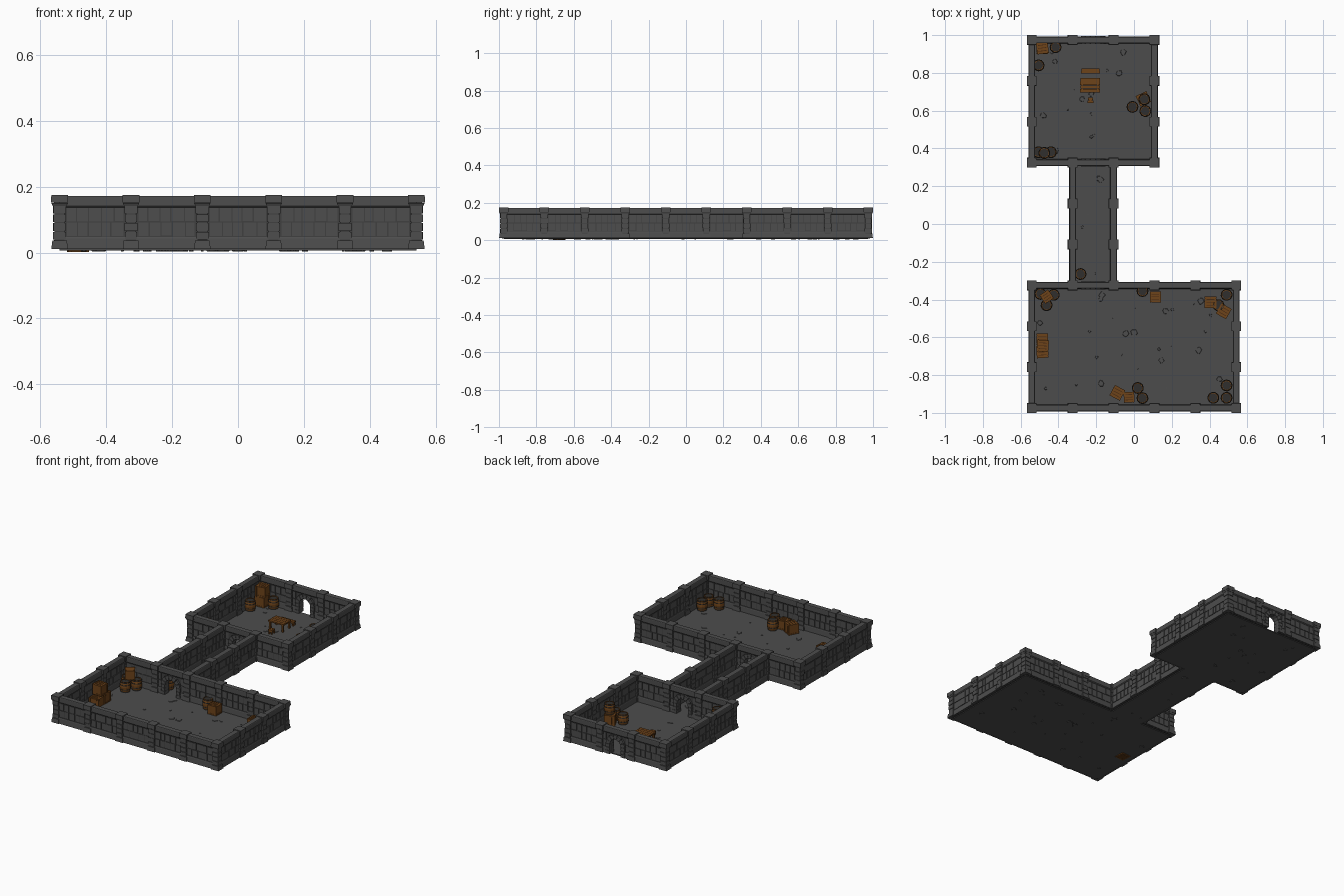
import bpy, bmesh, math, random
from mathutils import Matrix, Vector

if "Cube" in bpy.data.objects:
    bpy.data.objects.remove(bpy.data.objects["Cube"])

random.seed(7)
S = 0.2165          # grid spacing between pillars
FLOOR = 0.012       # top of the floor


def material(name, rgb):
    m = bpy.data.materials.new(name)
    m.diffuse_color = (*rgb, 1)
    m.use_nodes = True
    m.node_tree.nodes["Principled BSDF"].inputs["Base Color"].default_value = m.diffuse_color
    return m


MATS = [material("stone", (0.075, 0.075, 0.075)),
        material("mortar", (0.050, 0.050, 0.050)),
        material("floor_stone", (0.073, 0.073, 0.073)),
        material("wood", (0.155, 0.056, 0.010)),
        material("dark_wood", (0.060, 0.023, 0.006)),
        material("iron", (0.030, 0.028, 0.026))]
STONE, MORTAR, GROUND, WOOD, DARK, IRON = range(6)


def finish(name, bm):
    bmesh.ops.recalc_face_normals(bm, faces=bm.faces)
    me = bpy.data.meshes.new(name)
    bm.to_mesh(me)
    bm.free()
    for m in MATS:
        me.materials.append(m)
    ob = bpy.data.objects.new(name, me)
    bpy.context.collection.objects.link(ob)
    return ob


def loft(bm, M, rings, mat):
    """Skin matching rings of points and cap both ends."""
    vs = [[bm.verts.new(M @ Vector(p)) for p in r] for r in rings]
    n = len(rings[0])
    faces = [bm.faces.new((a[k], a[(k + 1) % n], b[(k + 1) % n], b[k]))
             for a, b in zip(vs, vs[1:]) for k in range(n)]
    faces += [bm.faces.new(vs[0][::-1]), bm.faces.new(vs[-1])]
    for f in faces:
        f.material_index = mat


def box(bm, M, c, s, mat, top=1.0):
    """Box centred on c with size s; the top may be scaled."""
    def rect(k, z):
        return [(c[0] + a * s[0] / 2 * k, c[1] + b * s[1] / 2 * k, z)
                for a, b in ((-1, -1), (1, -1), (1, 1), (-1, 1))]
    loft(bm, M, [rect(1, c[2] - s[2] / 2), rect(top, c[2] + s[2] / 2)], mat)


def along(bm, M, x0, x1, profile, mat):
    """Sweep a (y, z) profile along local x."""
    loft(bm, M, [[(x, y, z) for y, z in profile] for x in (x0, x1)], mat)


def place(x, y, z=0.0, deg=0.0):
    return Matrix.Translation((x, y, z)) @ Matrix.Rotation(math.radians(deg), 4, 'Z')


def grid(i, j):
    return (-2.5 * S + i * S, -4.5 * S + j * S)


TRIM = [(-.013, .136), (.013, .136), (.017, .141), (.017, .168), (.015, .171),
        (-.015, .171), (-.017, .168), (-.017, .141)]
BASE = [(-.0185, .011), (.0185, .011), (.016, .042), (.014, .047), (-.014, .047), (-.016, .042)]
DOOR_R, FRAME_R, SPRING = .038, .065, .072


def bricks(bm, M, x0, x1):
    for z0, z1 in ((.049, .0905), (.0935, .1345)):
        n = max(1, round((x1 - x0) / .036))
        cuts = [x0 + (x1 - x0) * k / n + (random.uniform(-.006, .006) if 0 < k < n else 0)
                for k in range(n + 1)]
        for a, b in zip(cuts, cuts[1:]):
            t = random.uniform(.025, .029)
            lo = z0 + random.uniform(0, .002)
            box(bm, M, ((a + b) / 2, 0, (lo + z1) / 2), (b - a - .0035, t, z1 - lo), STONE)


def wall(bm, M, door):
    h = S / 2
    along(bm, M, -h, h, TRIM, STONE)
    if not door:
        box(bm, M, (0, 0, .075), (S, .020, .13), MORTAR)
        along(bm, M, -h + .015, h - .015, BASE, STONE)
        bricks(bm, M, -.087, .087)
        return
    # wall core with the arched opening cut into its outline
    arc = [(DOOR_R * math.cos(a), SPRING + DOOR_R * math.sin(a))
           for a in [math.pi * k / 10 for k in range(11)]]
    out = [(-h, .01), (-h, .138), (h, .138), (h, .01), (DOOR_R, .01)] + arc + [(-DOOR_R, .01)]
    loft(bm, M, [[(x, y, z) for x, z in out] for y in (-.010, .010)], MORTAR)
    for s in (-1, 1):
        along(bm, M, s * FRAME_R, s * (h - .015), BASE, STONE)
        bricks(bm, M, min(s * .065, s * .087), max(s * .065, s * .087))
        # jamb blocks
        for k in range(3):
            w = (.027, .023, .026)[k]
            box(bm, M, (s * (DOOR_R + w / 2), 0, .021 + .0205 * k), (w, .042, .019), STONE)
    # arch stones
    n = 7
    for k in range(n):
        a, b = math.pi * (k + .05) / n, math.pi * (k + .95) / n
        q = [(r * math.cos(t), SPRING + r * math.sin(t))
             for r, t in ((DOOR_R, a), (FRAME_R, a), (FRAME_R, b), (DOOR_R, b))]
        loft(bm, M, [[(x, y, z) for x, z in q] for y in (-.021, .021)], STONE)


def pillar(bm, M):
    box(bm, M, (0, 0, .08), (.031, .031, .135), MORTAR)
    box(bm, M, (0, 0, .024), (.050, .050, .026), STONE, .88)
    z = .038
    for hgt in (.026, .027, .026, .026):
        w = random.uniform(.036, .041)
        box(bm, M, (0, 0, z + hgt / 2), (w, w + random.uniform(-.002, .002), hgt - .003), STONE)
        z += hgt
    box(bm, M, (0, 0, .146), (.042, .042, .009), STONE, 1.2)
    box(bm, M, (0, 0, .163), (.052, .052, .024), STONE, .97)


# wall layout: large room, corridor, small room
segs = set()
for i0, j0, i1, j1 in ((0, 0, 5, 3), (0, 6, 3, 9)):
    segs |= {(i, j, 0) for i in range(i0, i1) for j in (j0, j1)}
    segs |= {(i, j, 1) for j in range(j0, j1) for i in (i0, i1)}
segs |= {(i, j, 1) for i in (1, 2) for j in (3, 4, 5)}
posts = set()
walls = bmesh.new()
for i, j, d in sorted(segs):
    x, y = grid(i + (0 if d else .5), j + (.5 if d else 0))
    wall(walls, place(x, y, 0, 90 * d), d == 0 and i == 1 and j in (3, 6, 9))
    posts |= {(i, j), (i + 1 - d, j + d)}
finish("brick_walls", walls)
pil = bmesh.new()
for i, j in sorted(posts):
    pillar(pil, place(*grid(i, j)))
finish("pillars", pil)

# floors with scattered flagstones that go right through
fl, st = bmesh.new(), bmesh.new()
I = Matrix.Identity(4)
for (a, b, c, d), n in (((0, 0, 5, 3), 26), ((1, 3, 2, 6), 7), ((0, 6, 3, 9), 14)):
    (x0, y0), (x1, y1) = grid(a, b), grid(c, d)
    box(fl, I, ((x0 + x1) / 2, (y0 + y1) / 2, .009), (x1 - x0, y1 - y0, .006), GROUND)
    for _ in range(n):
        px, py = random.uniform(x0 + .04, x1 - .04), random.uniform(y0 + .04, y1 - .04)
        r = random.choice((.005, .009, .016, .019))
        angs = [k * math.tau / 6 + random.uniform(-.3, .3) for k in range(6)]
        rads = [r * random.uniform(.75, 1.1) for _ in angs]
        loft(st, place(px, py), [[(q * k * math.cos(t), q * k * math.sin(t), z)
             for q, t in zip(rads, angs)] for k, z in ((.9, .003), (1, .008), (1, .0125), (.9, .0145))], STONE)
finish("floor", fl)
finish("flagstones", st)


def barrel(x, y, level=0):
    bm = bmesh.new()
    M = place(x, y, FLOOR - .002 + level, random.uniform(0, 30))

    def ring(r, z):
        return [(r * math.cos(k * math.tau / 12), r * math.sin(k * math.tau / 12), z) for k in range(12)]
    loft(bm, M, [ring(.026, 0), ring(.030, .018), ring(.0315, .032), ring(.030, .046),
                 ring(.026, .064), ring(.023, .064), ring(.023, .060)], WOOD)
    for z, r in ((.003, .0275), (.017, .0315), (.043, .0318), (.057, .029)):   # hoops
        loft(bm, M, [ring(r, z), ring(r, z + .004)], IRON)
    for k in (-1, 0, 1):                                                     # lid seams
        box(bm, M, (k * .011, 0, .0602), (.001, .036, .001), DARK)
    finish("barrel", bm)


def crate(x, y, deg=0, level=0, s=.062):
    bm = bmesh.new()
    M = place(x, y, FLOOR - .002 + level, deg)
    h, w = s / 2, .009
    box(bm, M, (0, 0, h), (s - .007, s - .007, s - .007), DARK)
    for k in range(4):                                    # slats on lid and sides
        o, p = (k - 1.5) * s / 4, s / 4 - .0035
        box(bm, M, (0, o, h), (s - .003, p, s - .002), WOOD)
        box(bm, M, (o, 0, h), (p, s - .003, s - .010), WOOD)
    for a in (-1, 1):                                     # frame battens
        for b in (-1, 1):
            box(bm, M, (a * (h - w / 2), b * (h - w / 2), h), (w, w, s), WOOD)
            box(bm, M, (0, a * (h - w / 2), h + b * (h - w / 2)), (s - 2 * w - .003, w, w), WOOD)
            box(bm, M, (a * (h - w / 2), 0, h + b * (h - w / 2)), (w, s - 2 * w - .003, w), WOOD)
    finish("crate", bm)


def table(name, x, y, w, d, h, planks, leg):
    bm = bmesh.new()
    M = place(x, y, FLOOR - .002)
    p = d / planks
    for k in range(planks):
        box(bm, M, (0, (k + .5) * p - d / 2, h - .004), (w - (k % 2) * .004, p - .002, .008), WOOD)
    for a in (-1, 1):
        box(bm, M, (a * (w / 2 - .012), 0, h - .011), (.008, d * .9, .007), WOOD)
        for b in (-1, 1):
            box(bm, M, (a * (w / 2 - leg), b * (d / 2 - leg * .7), (h - .008) / 2), (leg, leg, h - .008), WOOD)
    finish(name, bm)


for p in ((-.415, .936), (-.505, .84), (-.008, .62), (.06, .598), (.055, .66, .062),
          (-.505, .38), (-.44, .38), (-.475, .376, .064), (-.283, -.265),
          (-.495, -.37), (-.425, -.375), (-.463, -.43), (.045, -.355), (.49, -.375),
          (.447, -.43), (.02, -.868), (.045, -.922), (.42, -.92), (.49, -.855), (.49, -.92)):
    barrel(*p)
for p in ((-.485, .93, 0), (-.485, .932, 8, .062), (.05, .662, 25),
          (-.462, -.385, 35, .064, .055), (-.485, -.61, 0), (-.485, -.678, 4, -.008),
          (-.483, -.645, -4, .062), (.113, -.386, 0, 0, .058), (.405, -.415, 0),
          (.475, -.462, -30), (-.088, -.894, -28), (-.026, -.917, 3, 0, .056)):
    crate(*p)
table("table", -.232, .735, .106, .078, .052, 4, .010)
table("bench", -.230, .81, .100, .026, .028, 2, .008)
table("stool", -.230, .655, .030, .032, .028, 2, .007)
